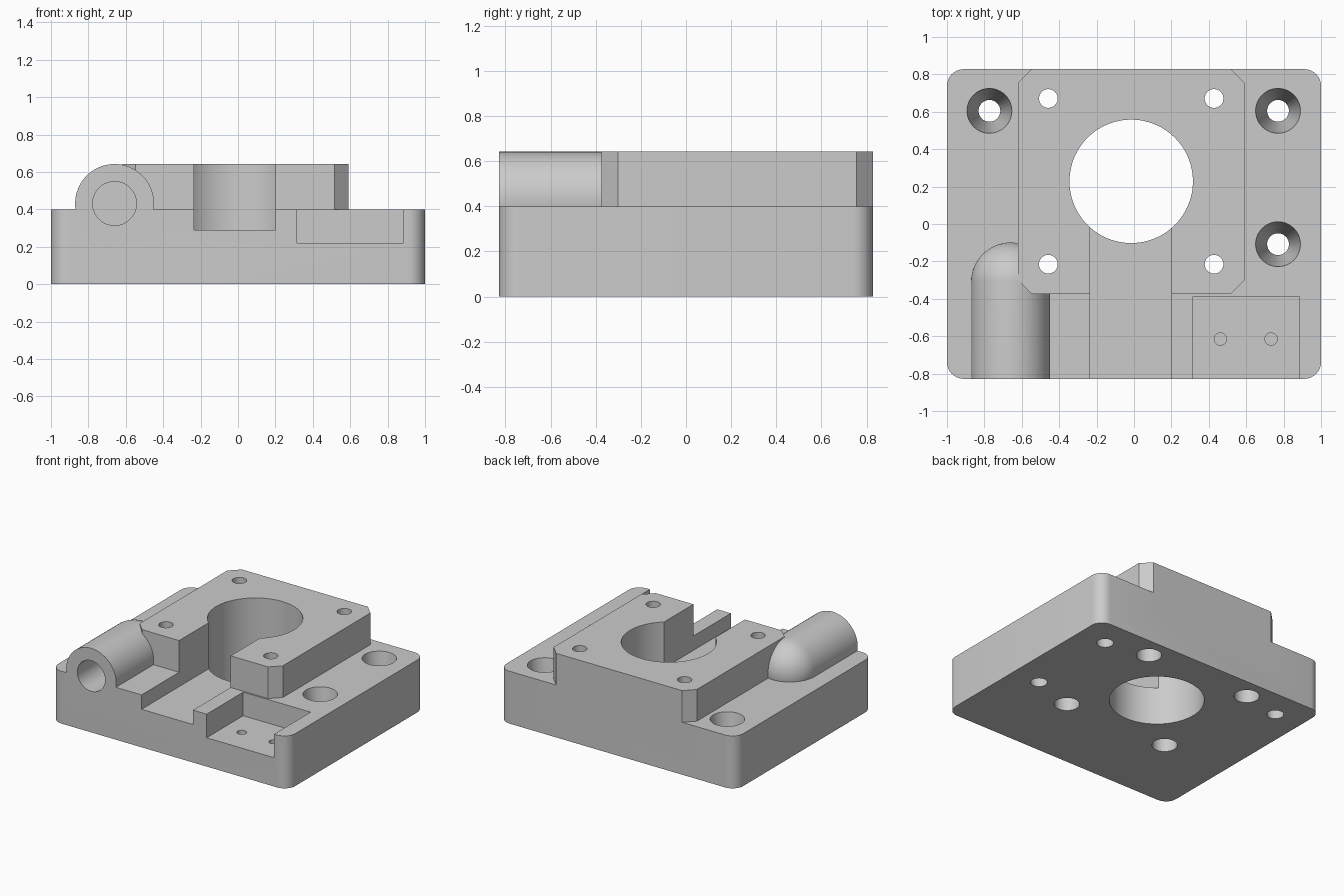
import bpy, bmesh, math
from mathutils import Matrix

if "Cube" in bpy.data.objects:
    bpy.data.objects.remove(bpy.data.objects["Cube"])

H, TOP, D = 0.40, 0.642, 0.828       # plate height, overall height, half depth
BX, BY, BR = -0.015, 0.228, 0.33     # main bore centre and radius

grey = bpy.data.materials.new("light grey")
grey.diffuse_color = (0.6, 0.6, 0.6, 1)
grey.use_nodes = True
grey.node_tree.nodes["Principled BSDF"].inputs["Base Color"].default_value = grey.diffuse_color


def finish(name, bm):
    bmesh.ops.recalc_face_normals(bm, faces=bm.faces)
    me = bpy.data.meshes.new(name)
    bm.to_mesh(me)
    bm.free()
    me.materials.append(grey)
    ob = bpy.data.objects.new(name, me)
    bpy.context.collection.objects.link(ob)
    return ob


def prism(name, outline, z0, z1):
    bm = bmesh.new()
    face = bm.faces.new([bm.verts.new((x, y, z0)) for x, y in outline])
    ext = bmesh.ops.extrude_face_region(bm, geom=[face])
    verts = [g for g in ext["geom"] if isinstance(g, bmesh.types.BMVert)]
    bmesh.ops.translate(bm, verts=verts, vec=(0, 0, z1 - z0))
    return finish(name, bm)


def box(name, x0, x1, y0, y1, z0, z1):
    return prism(name, [(x0, y0), (x1, y0), (x1, y1), (x0, y1)], z0, z1)


def cone(name, x, y, z0, z1, r0, r1=None, n=48):
    bm = bmesh.new()
    bmesh.ops.create_cone(bm, cap_ends=True, segments=n, radius1=r0,
                          radius2=r0 if r1 is None else r1, depth=z1 - z0,
                          matrix=Matrix.Translation((x, y, (z0 + z1) / 2)))
    return finish(name, bm)


def round_bar(name, x, z, y0, y1, r, dome=False, n=64):
    """Bar along y, revolved from a profile, with an optional domed back end."""
    prof = [(0, y0), (r, y0), (r, y1)]
    if dome:
        prof += [(r * math.cos(a), y1 + r * math.sin(a))
                 for a in (math.pi / 2 * i / 16 for i in range(1, 16))]
    prof.append((0, y1 + (r if dome else 0)))
    bm = bmesh.new()
    vs = [bm.verts.new((x + p, q, z)) for p, q in prof]
    es = [bm.edges.new(e) for e in zip(vs, vs[1:])]
    bmesh.ops.spin(bm, geom=vs + es, cent=(x, 0, z), axis=(0, 1, 0),
                   angle=2 * math.pi, steps=n)
    bmesh.ops.remove_doubles(bm, verts=bm.verts, dist=1e-5)
    return finish(name, bm)


def combine(target, tool, op):
    bpy.context.view_layer.objects.active = target
    mod = target.modifiers.new(op, "BOOLEAN")
    mod.operation, mod.object, mod.solver = op, tool, "EXACT"
    bpy.ops.object.modifier_apply(modifier=mod.name)
    bpy.data.objects.remove(tool)


# base plate with rounded vertical corners
R = 0.09
outline = []
for k, (sx, sy) in enumerate([(1, 1), (-1, 1), (-1, -1), (1, -1)]):
    for i in range(9):
        a = math.pi / 2 * (k + i / 8)
        outline.append((sx * (1 - R) + R * math.cos(a), sy * (D - R) + R * math.sin(a)))
body = prism("mounting_block", outline, 0, H)

# raised pad with chamfered corners
x0, x1, y0, y1, c = -0.62, 0.59, -0.375, D, 0.073
pad = [(x0 + c, y0), (x1 - c, y0), (x1, y0 + c), (x1, y1 - c),
       (x1 - c, y1), (x0 + c, y1), (x0, y1 - c), (x0, y0 + c)]
combine(body, prism("raised_pad", pad, 0.2, TOP), "UNION")

# domed cable tube
combine(body, round_bar("tube", -0.66, 0.431, -D, -0.31, 0.211, dome=True), "UNION")

cutters = [
    cone("main_bore", BX, BY, -0.1, 0.8, BR, n=96),
    box("front_slot", -0.235, 0.2, -1, BY, 0.29, 0.8),
    box("front_pocket", 0.315, 0.885, -1, -0.388, 0.22, 0.8),
    round_bar("tube_bore", -0.66, 0.431, -1, -0.3, 0.117),
]
# screw holes in the pad, counterbored from below
for sx in (-1, 1):
    for sy in (-1, 1):
        x, y = BX + sx * 0.443, BY + sy * 0.443
        cutters.append(cone("pad_hole", x, y, -0.1, 0.8, 0.05))
        cutters.append(cone("counterbore", x, y, -0.1, 0.4, 0.088))
# tapered plate holes
for x, y in [(-0.773, 0.605), (0.77, 0.605), (0.77, -0.108)]:
    cutters.append(cone("tapered_hole", x, y, -0.04, H + 0.04, 0.052, 0.126))
# small blind holes in the pocket floor
for x in (0.462, 0.733):
    cutters.append(cone("pocket_hole", x, -0.615, 0.08, 0.3, 0.033, n=32))
for tool in cutters:
    combine(body, tool, "DIFFERENCE")

bpy.ops.object.select_all(action="DESELECT")
body.select_set(True)
bpy.context.view_layer.objects.active = body
bpy.ops.object.shade_smooth_by_angle(angle=math.radians(30))
